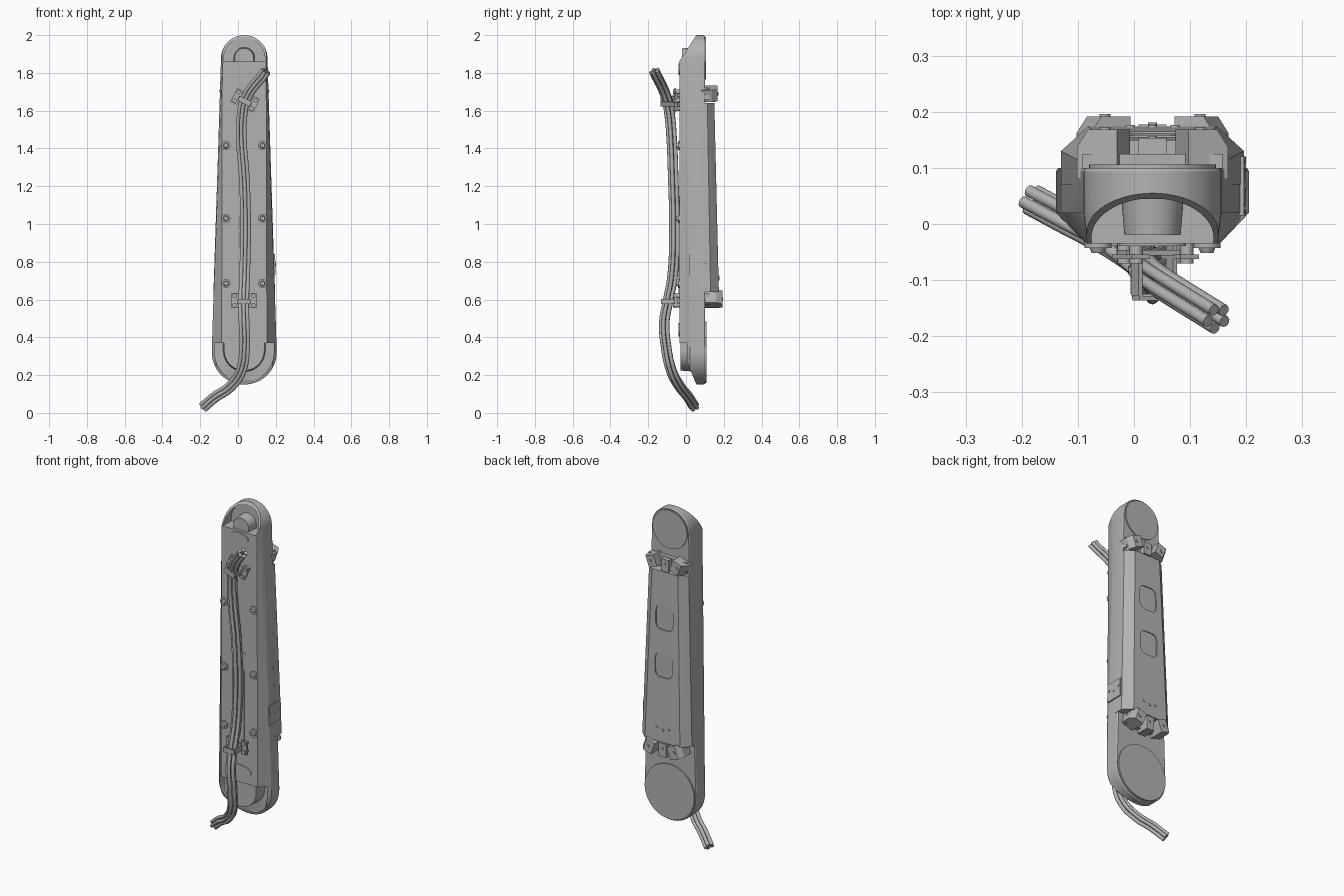
import bpy, bmesh, math
from mathutils import Vector, Matrix

cube = bpy.data.objects.get("Cube")
if cube:
    bpy.data.objects.remove(cube, do_unlink=True)

GREY = bpy.data.materials.new("plain grey")
GREY.use_nodes = True
GREY.diffuse_color = (0.45, 0.45, 0.45, 1)
GREY.node_tree.nodes["Principled BSDF"].inputs["Base Color"].default_value = (0.45, 0.45, 0.45, 1)
CX = 0.033                      # centre line of the arm
TOP_Z, LOW_Z = 1.877, 0.322     # pivot heights
SHELF_TOP, SHELF_LOW = 1.86, 0.37


def activate(ob):
    bpy.ops.object.select_all(action='DESELECT')
    ob.select_set(True)
    bpy.context.view_layer.objects.active = ob


def finish(name, bm, smooth=True):
    bmesh.ops.recalc_face_normals(bm, faces=bm.faces)
    me = bpy.data.meshes.new(name)
    bm.to_mesh(me)
    bm.free()
    me.materials.append(GREY)
    ob = bpy.data.objects.new(name, me)
    bpy.context.collection.objects.link(ob)
    if smooth:
        activate(ob)
        bpy.ops.object.shade_smooth_by_angle(angle=math.radians(25))
    return ob


def hull(name, pts, matrix=Matrix(), smooth=True):
    bm = bmesh.new()
    for p in pts:
        bm.verts.new(matrix @ Vector(p))
    res = bmesh.ops.convex_hull(bm, input=bm.verts)
    loose = [v for v in bm.verts if not v.link_faces]
    bmesh.ops.delete(bm, geom=loose, context='VERTS')
    bmesh.ops.dissolve_limit(bm, angle_limit=0.01, verts=bm.verts, edges=bm.edges)
    return finish(name, bm, smooth)


def box(name, lo, hi, matrix=Matrix()):
    return hull(name, [(x, y, z) for x in (lo[0], hi[0]) for y in (lo[1], hi[1])
                       for z in (lo[2], hi[2])], matrix, False)


def disc(name, x, z, y0, y1, rx, rz=None, r_scale=1.0, matrix=Matrix(), n=32):
    rz = rz or rx
    pts = []
    for y, k in ((y0, 1), (y1, r_scale)):
        for i in range(n):
            a = math.tau * i / n
            pts.append((x + rx * k * math.cos(a), y, z + rz * k * math.sin(a)))
    return hull(name, pts, matrix)


def half_arch(cz, r, base, side, y):
    arc = [math.pi * i / 24 for i in range(25)]
    return [(CX + r * math.cos(a), y, cz + side * r * math.sin(a)) for a in arc] + \
           [(CX + s * r, y, base) for s in (-1, 1)]


def stadium(r_top, r_low, y):
    n = 28
    up = [(CX + r_top * math.cos(math.pi * i / n), y, TOP_Z + r_top * math.sin(math.pi * i / n))
          for i in range(n + 1)]
    down = [(CX - r_low * math.cos(math.pi * i / n), y, LOW_Z - r_low * math.sin(math.pi * i / n))
            for i in range(n + 1)]
    return up + down


def cut(ob, cutter):
    m = ob.modifiers.new("cut", 'BOOLEAN')
    m.operation, m.solver, m.object = 'DIFFERENCE', 'EXACT', cutter
    activate(ob)
    bpy.ops.object.modifier_apply(modifier=m.name)
    bpy.data.objects.remove(cutter, do_unlink=True)


# Tapered arm shell, chamfered toward the front
bm = bmesh.new()
rings = [[bm.verts.new(p) for p in stadium(*s)] for s in
         ((0.119, 0.168, 0.1), (0.123, 0.172, 0.094), (0.123, 0.172, 0.02), (0.116, 0.12, -0.035))]
for a, b in zip(rings, rings[1:]):
    for i in range(len(a)):
        j = (i + 1) % len(a)
        bm.faces.new((a[i], a[j], b[j], b[i]))
bm.faces.new(rings[0])
bm.faces.new(rings[-1])
shell = finish("arm_shell", bm, False)

# Sloped rims and open pockets at both ends
ends = ((TOP_Z, 0.109, SHELF_TOP, 1, 2.0), (LOW_Z, 0.157, SHELF_LOW, -1, 0.15))
for cz, r, base, side, tip in ends:
    slope = [(-0.036, base), (0.055, tip), (0.055, tip + side * 0.2),
             (-0.2, tip + side * 0.2), (-0.2, base)]
    cut(shell, hull("rim_cutter", [(x, y, z) for x in (-0.5, 0.5) for y, z in slope]))
    cut(shell, hull("pocket_cutter", half_arch(cz, r, base, side, -0.1) +
                    half_arch(cz, r, base, side, 0.045)))
activate(shell)
bpy.ops.object.shade_smooth_by_angle(angle=math.radians(25))

# Pivot bosses inside the pockets
hull("top_boss", half_arch(1.88, 0.056, 1.85, 1, 0.05) + half_arch(1.88, 0.05, 1.85, 1, -0.02))
hull("lower_boss", half_arch(0.33, 0.112, 0.38, -1, 0.05) + half_arch(0.33, 0.106, 0.38, -1, -0.028))

# Round covers on the back of both pivots
disc("top_back_disc", CX, TOP_Z, 0.095, 0.106, 0.113, n=48)
disc("lower_back_disc", CX, LOW_Z, 0.095, 0.108, 0.163, n=48)

# Back cover: wide at the bottom, with sloping sides
cover_pts = []
for z, shoulder, y_mid, flat, y_back in ((1.64, 0.13, 0.113, 0.085, 0.15), (0.64, 0.163, 0.13, 0.115, 0.174)):
    for s in (-1, 1):
        cover_pts += [(CX + s * shoulder, 0.07, z), (CX + s * shoulder, y_mid, z), (CX + s * flat, y_back, z)]
cover = hull("back_cover", cover_pts, smooth=False)


def cover_y(z):
    return 0.15 + (1.64 - z) * 0.024


# Two rounded windows sunk into the cover
for z in (1.37, 1.09):
    w = []
    for y in (cover_y(z) - 0.007, 0.25):
        for i in range(40):
            a = math.tau * i / 40
            c, s = math.cos(a), math.sin(a)
            w.append((CX + 0.057 * math.copysign(abs(c) ** 0.5, c), y,
                      z + 0.072 * math.copysign(abs(s) ** 0.5, s)))
    cut(cover, hull("window_cutter", w))
for dx, z in ((-0.04, 0.72), (0, 0.71), (0.04, 0.72)):
    disc("cover_rivet", CX + dx, z, cover_y(z) - 0.01, cover_y(z) + 0.004, 0.008, n=12)

# Brackets holding the cover at both ends
for name, z, half, y_back, tall in (("top", 1.69, 0.085, 0.168, 0.045), ("lower", 0.605, 0.085, 0.192, 0.05)):
    up = 1 if name == "top" else -1
    box(name + "_bracket_base", (CX - 0.125, 0.08, z - 0.03), (CX + 0.125, 0.125, z + 0.03))
    box(name + "_bracket_tongue", (CX - 0.025, 0.09, z - tall), (CX + 0.025, y_back - 0.015, z + tall * 0.6))
    disc(name + "_tongue_screw", CX, z, y_back - 0.02, y_back - 0.011, 0.008, n=12)
    for s in (-1, 1):
        m = Matrix.Translation((CX + s * half, 0, z)) @ Matrix.Rotation(s * up * 0.35, 4, 'Y')
        ear = [(s * x, y, zz) for zz in (-tall * 0.75, tall * 0.75) for x, y in
               ((-0.035, 0.08), (-0.035, y_back), (0.02, y_back), (0.04, y_back - 0.03), (0.04, 0.08))]
        hull(name + "_bracket_ear", ear, m, False)
        disc(name + "_ear_screw", 0, 0, y_back - 0.01, y_back + 0.004, 0.01, matrix=m, n=12)

# Front details: oval plates, long pad, screws and pins
disc("top_oval", CX, 1.82, -0.03, -0.039, 0.06, 0.031)
disc("lower_oval", CX, 0.44, -0.03, -0.039, 0.08, 0.035)
box("cable_pad", (0.0, -0.039, 0.6), (0.066, -0.03, 1.04))
for s in (-1, 1):
    disc("front_pin", CX + s * 0.033, 1.14, -0.03, -0.039, 0.007, n=12)
    for z in (1.415, 1.03, 0.685):
        disc("screw_washer", CX + s * 0.097, z, -0.03, -0.043, 0.024)
        disc("screw_head", CX + s * 0.097, z, -0.04, -0.052, 0.016, r_scale=0.7, n=16)

# Side plate on the left flank
turn = Matrix.Translation((0.19, 0.068, 0.785)) @ Matrix.Rotation(-0.032, 4, 'Y')
box("side_plate", (-0.02, -0.053, -0.055), (0.008, 0.052, 0.055), turn)
for y, z in ((-0.04, 0.012), (0, 0), (0.035, 0.012)):
    m = turn @ Matrix.Translation((0, y, z)) @ Matrix.Rotation(math.pi / 2, 4, 'Z')
    disc("side_plate_hole", 0, 0, 0, -0.01, 0.008, matrix=m, n=12)

# Cable bundle along the front
path = [Vector(p) for p in (
    (-0.185, 0.045, 0.03), (-0.12, 0.01, 0.085), (-0.045, -0.03, 0.135), (0.015, -0.075, 0.22),
    (0.035, -0.105, 0.36), (0.032, -0.113, 0.48), (0.03, -0.095, 0.585), (0.035, -0.07, 0.72),
    (0.04, -0.06, 1.0), (0.033, -0.066, 1.25), (0.018, -0.074, 1.45), (0.022, -0.085, 1.58),
    (0.04, -0.1, 1.66), (0.148, -0.168, 1.81))]
for k in range(5):
    cu = bpy.data.curves.new("cable", 'CURVE')
    cu.dimensions, cu.bevel_depth, cu.bevel_resolution = '3D', 0.0105, 3
    cu.use_fill_caps, cu.resolution_u = True, 8
    sp = cu.splines.new('BEZIER')
    sp.bezier_points.add(len(path) - 1)
    ang = math.tau * k / 5 + 0.3
    for i, p in enumerate(path):
        t = (path[min(i + 1, len(path) - 1)] - path[max(i - 1, 0)]).normalized()
        n1 = t.cross(Vector((0, 1, 0))).normalized()
        n2 = t.cross(n1)
        bp = sp.bezier_points[i]
        bp.co = p + 0.019 * (n1 * math.cos(ang) + n2 * math.sin(ang))
        bp.handle_left_type = bp.handle_right_type = 'AUTO'
    cu.materials.append(GREY)
    ob = bpy.data.objects.new("cable", cu)
    bpy.context.collection.objects.link(ob)
    activate(ob)
    bpy.ops.object.convert(target='MESH')
    bpy.ops.object.shade_smooth_by_angle(angle=math.radians(40))


# Clamps that hold the cables to the arm
def clamp(name, x, z, angle, y_bar):
    m = Matrix.Translation((x, 0, z)) @ Matrix.Rotation(angle, 4, 'Y')
    box(name + "_bar", (-0.036, y_bar - 0.008, -0.014), (0.036, y_bar, 0.014), m)
    box(name + "_base", (-0.064, -0.056, -0.02), (0.064, -0.046, 0.02), m)
    for s in (-1, 1):
        xs = sorted((s * 0.03, s * 0.038))
        box(name + "_arm", (xs[0], y_bar, -0.014), (xs[1], -0.035, 0.014), m)
        xs = sorted((s * 0.03, s * 0.067))
        box(name + "_foot", (xs[0], -0.062, -0.035), (xs[1], -0.054, 0.045), m)
        for dz in (-0.02, 0.03):
            disc(name + "_screw", s * 0.05, dz, -0.03, -0.07, 0.012, matrix=m, n=16)


clamp("lower_clamp", 0.032, 0.59, 0, -0.125)
clamp("upper_clamp", 0.036, 1.65, 0.45, -0.128)
